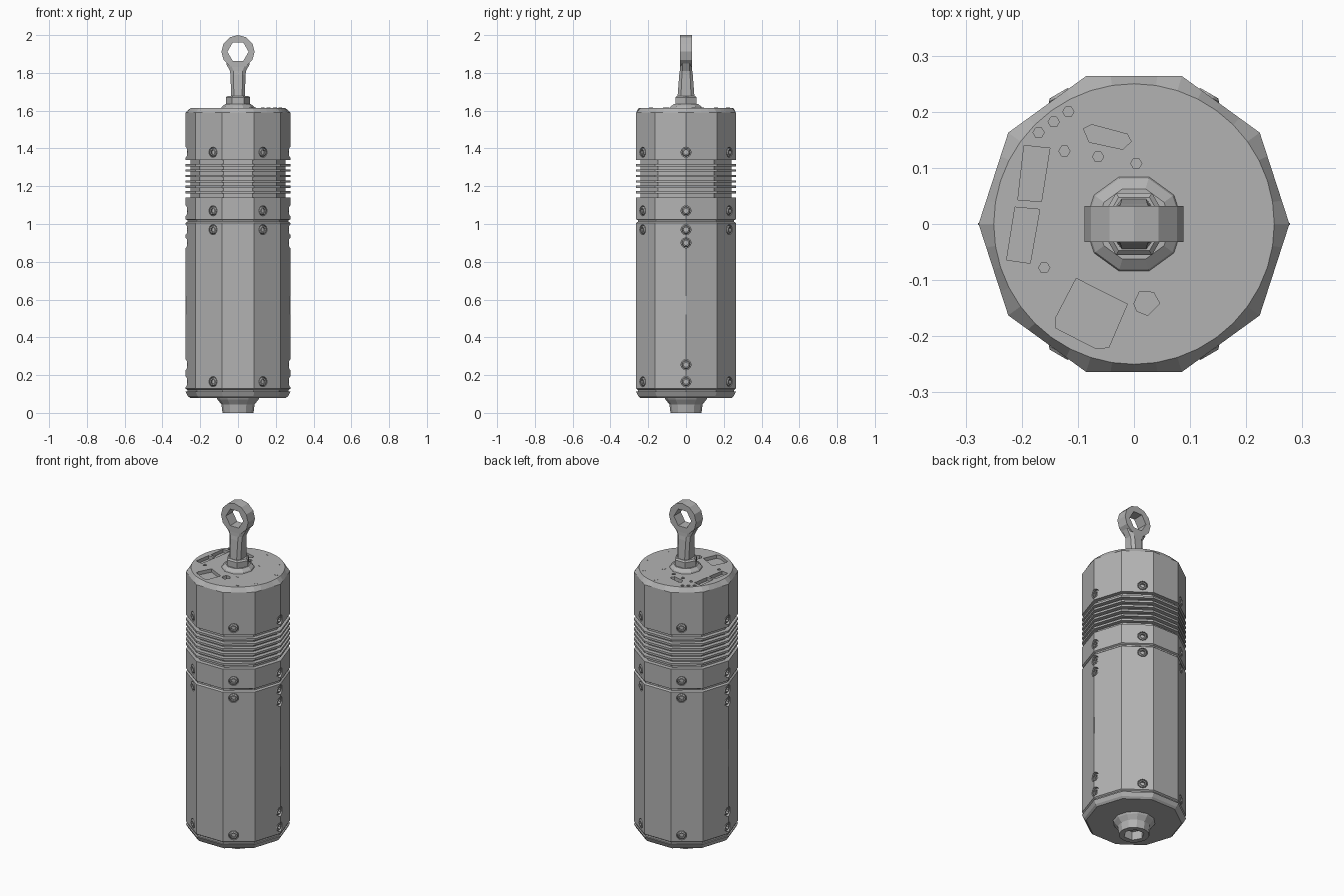
import bpy, bmesh, math
from mathutils import Matrix, Vector

if "Cube" in bpy.data.objects:
    bpy.data.objects.remove(bpy.data.objects["Cube"], do_unlink=True)

grey = bpy.data.materials.new("machined_grey")
grey.use_nodes = True
grey.diffuse_color = (0.45, 0.45, 0.45, 1)
grey.node_tree.nodes["Principled BSDF"].inputs["Base Color"].default_value = grey.diffuse_color


def finish(name, bm):
    bmesh.ops.recalc_face_normals(bm, faces=bm.faces)
    mesh = bpy.data.meshes.new(name)
    bm.to_mesh(mesh)
    bm.free()
    mesh.materials.append(grey)
    obj = bpy.data.objects.new(name, mesh)
    bpy.context.collection.objects.link(obj)
    return obj


def polar(r, sides, a):
    """Radius at angle a of a polygon with corner radius r (0 sides = circle)."""
    if not sides:
        return r
    step = 2 * math.pi / sides
    return r * math.cos(step / 2) / math.cos(a % step - step / 2)


def loft(bm, n, rings, sides=0, m=Matrix()):
    """Stack rings of (z, radius[, sides]) and cap both ends."""
    loops = []
    for z, r, *s in rings:
        loop = []
        for k in range(n):
            a = 2 * math.pi * k / n + 1e-9
            d = polar(r, s[0] if s else sides, a)
            loop.append(bm.verts.new(m @ Vector((d * math.cos(a), d * math.sin(a), z))))
        loops.append(loop)
    for lo, hi in zip(loops, loops[1:]):
        for k in range(n):
            j = (k + 1) % n
            bm.faces.new((lo[k], lo[j], hi[j], hi[k]))
    bm.faces.new(loops[0][::-1])
    bm.faces.new(loops[-1])


def lofted(name, n, rings, sides=0):
    bm = bmesh.new()
    loft(bm, n, rings, sides)
    return finish(name, bm)


def prism(bm, points, z0, z1):
    lo, hi = [[bm.verts.new((x, y, z)) for x, y in points] for z in (z0, z1)]
    bm.faces.new(lo[::-1])
    bm.faces.new(hi)
    for k in range(len(points)):
        j = (k + 1) % len(points)
        bm.faces.new((lo[k], lo[j], hi[j], hi[k]))


def cut(obj, cutter):
    mod = obj.modifiers.new("cut", "BOOLEAN")
    mod.operation, mod.solver, mod.object = "DIFFERENCE", "EXACT", cutter
    deps = bpy.context.evaluated_depsgraph_get()
    mesh = bpy.data.meshes.new_from_object(obj.evaluated_get(deps))
    obj.modifiers.clear()
    obj.data = mesh


R = 0.277
TOP = 1.615

# Ten-sided housing sections
base_plate = lofted("base_plate", 10, [(0.08, 0.255), (0.09, 0.266), (0.112, R)])
lower_body = lofted("lower_body", 10, [(0.112, 0.268), (0.122, 0.268), (0.128, R),
                                       (1.005, R), (1.012, 0.268), (1.02, 0.268)])
collar = lofted("collar", 10, [(1.02, 0.268), (1.025, R), (1.14, R)])
cap = lofted("top_cap", 40, [(1.34, R, 10), (1.59, R, 10), (TOP, 0.25, 0)])

# Cooling fins around a narrower core
lofted("fin_core", 10, [(1.13, 0.252), (1.35, 0.252)])
bm = bmesh.new()
for i in range(6):
    z = 1.168 + 0.0287 * i
    loft(bm, 10, [(z - 0.006, R), (z + 0.006, R)])
finish("cooling_fins", bm)

# Socket screws set in round recesses
spots = [(60 * k, z) for k in range(6) for z in (0.165, 0.97, 1.07, 1.38)]
spots += [(a, z) for a in (0, 180) for z in (0.255, 0.9)]
heads, holes = bmesh.new(), bmesh.new()
for angle, z in spots:
    m = (Matrix.Rotation(math.radians(angle), 4, "Z") @ Matrix.Translation((0.25, 0, z))
         @ Matrix.Rotation(math.pi / 2, 4, "Y"))
    loft(holes, 12, [(0, 0.027), (0.06, 0.027)], 0, m)
    loft(heads, 12, [(-0.002, 0.023), (0.014, 0.023), (0.019, 0.018),
                     (0.019, 0.013, 6), (0.006, 0.013, 6)], 0, m)
finish("socket_screws", heads)
recesses = finish("screw_recesses", holes)
for part in (lower_body, collar, cap):
    cut(part, recesses)
bpy.data.objects.remove(recesses, do_unlink=True)

# Pockets and small hex holes sunk into the top
pockets = [
    [(-0.196, 0.14), (-0.15, 0.135), (-0.165, 0.04), (-0.207, 0.043)],
    [(-0.212, 0.03), (-0.168, 0.026), (-0.185, -0.07), (-0.227, -0.064)],
    [(-0.103, -0.097), (-0.012, -0.143), (-0.045, -0.22), (-0.068, -0.222),
     (-0.14, -0.185), (-0.14, -0.168)],
    [(-0.09, 0.17), (-0.075, 0.177), (-0.012, 0.16), (-0.005, 0.147),
     (-0.02, 0.133), (-0.08, 0.146)],
    [(0.01, -0.12), (0.035, -0.122), (0.046, -0.142), (0.025, -0.163),
     (0.005, -0.155), (0, -0.142)],
]
bm = bmesh.new()
for outline in pockets:
    prism(bm, outline, TOP - 0.02, TOP + 0.02)
for x, y in [(-0.17, 0.163), (-0.143, 0.182), (-0.117, 0.2), (-0.124, 0.13),
             (-0.064, 0.12), (0.004, 0.108), (-0.16, -0.078)]:
    loft(bm, 6, [(TOP - 0.015, 0.01), (TOP + 0.02, 0.01)], 0, Matrix.Translation((x, y, 0)))
cutter = finish("pocket_cutter", bm)
cut(cap, cutter)
bpy.data.objects.remove(cutter, do_unlink=True)

# Flush five-sided pins on the top
bm = bmesh.new()
for x, y in [(0.04, 0.222), (0.16, 0.16), (0.085, 0.085), (0.223, 0.04),
             (0.068, -0.098), (0.195, -0.112), (0.13, -0.185)]:
    loft(bm, 5, [(TOP - 0.003, 0.011), (TOP + 0.001, 0.011)], 0, Matrix.Translation((x, y, 0)))
finish("top_pins", bm)

# Narrow seam mark on each side
bm = bmesh.new()
for s in (-1, 1):
    prism(bm, [(s * (R - 0.004), -0.002), (s * (R + 0.001), -0.002),
               (s * (R + 0.001), 0.002), (s * (R - 0.004), 0.002)], 0.52, 0.62)
finish("side_seams", bm)

# Bottom nozzle with a hex socket
lofted("bottom_nozzle", 12, [(0.085, 0.115), (0.07, 0.108), (0.045, 0.088),
                             (0, 0.082), (0, 0.056, 6), (0.05, 0.056, 6)])

# Eye bolt seat and nut
lofted("bolt_seat", 10, [(1.61, 0.09), (1.622, 0.085), (1.636, 0.066)])
lofted("bolt_nut", 6, [(1.63, 0.064), (1.67, 0.064), (1.678, 0.055)])

# Tapered eight-sided shank spreading into the ring
bm = bmesh.new()
rows = []
for z, hx, hy in [(1.67, 0.036, 0.045), (1.79, 0.04, 0.036), (1.81, 0.042, 0.033),
                  (1.85, 0.064, 0.031)]:
    q = 0.6
    corners = [(1, -q), (1, q), (q, 1), (-q, 1), (-1, q), (-1, -q), (-q, -1), (q, -1)]
    rows.append([bm.verts.new((hx * x, hy * y, z)) for x, y in corners])
for lo, hi in zip(rows, rows[1:]):
    for k in range(8):
        j = (k + 1) % 8
        bm.faces.new((lo[k], lo[j], hi[j], hi[k]))
bm.faces.new(rows[0][::-1])
bm.faces.new(rows[-1])
finish("eye_shank", bm)

# Faceted lifting eye
bm = bmesh.new()
N = 12
loops = []
for r, y, sides in [(0.088, -0.032, 0), (0.088, 0.032, 0), (0.056, 0.032, 6), (0.056, -0.032, 6)]:
    loop = []
    for k in range(N):
        a = 2 * math.pi * k / N + 1e-9
        d = polar(r, sides, a)
        loop.append(bm.verts.new((d * math.cos(a), y, 1.912 + d * math.sin(a))))
    loops.append(loop)
for i in range(4):
    lo, hi = loops[i], loops[(i + 1) % 4]
    for k in range(N):
        j = (k + 1) % N
        bm.faces.new((lo[k], lo[j], hi[j], hi[k]))
finish("lifting_eye", bm)
